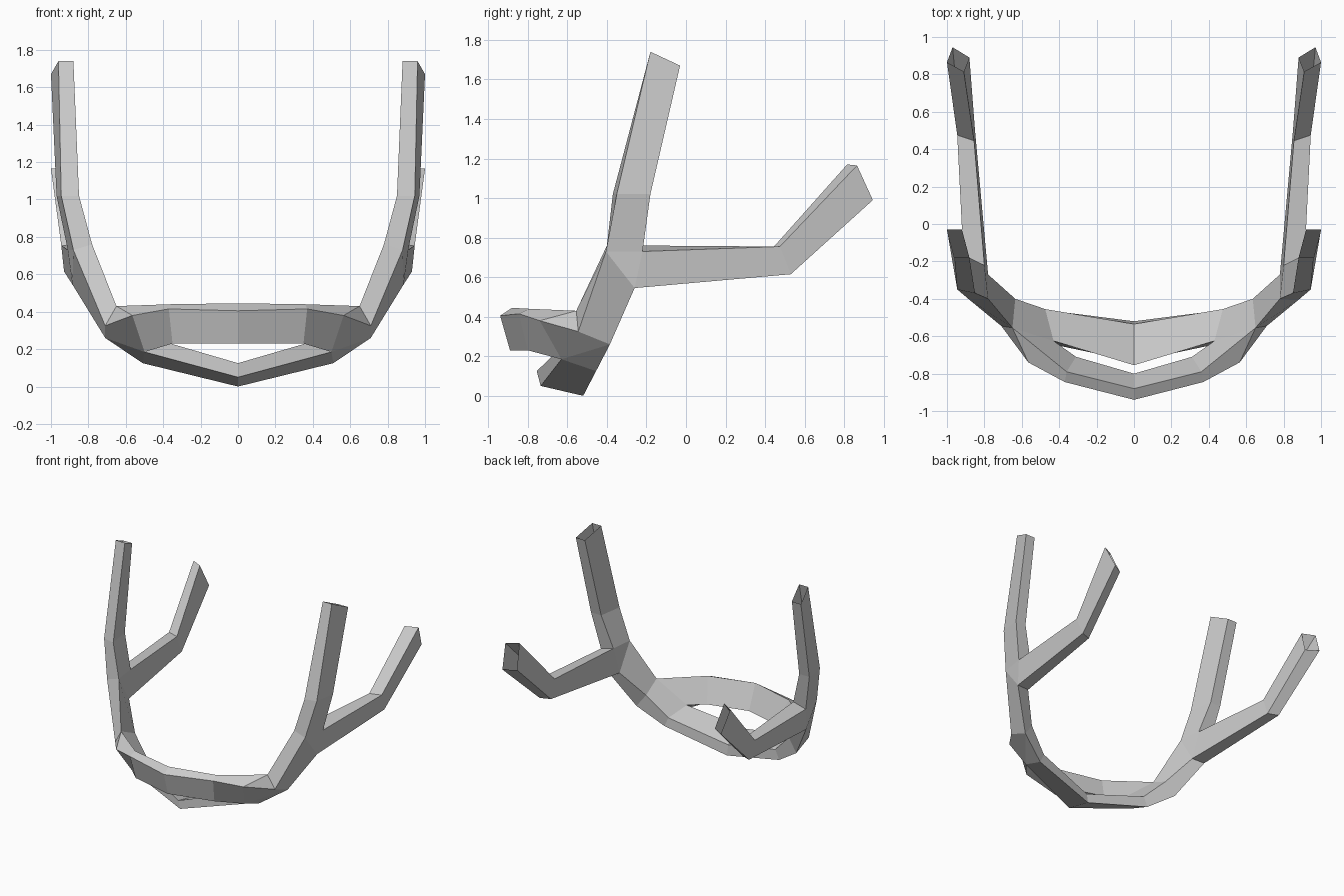
import bpy, bmesh

if "Cube" in bpy.data.objects:
    bpy.data.objects.remove(bpy.data.objects["Cube"])

bm = bmesh.new()


def face(points, side):
    """Add one polygon; side = -1 makes the mirrored copy."""
    unique = list(dict.fromkeys(points))
    if len(unique) > 2:
        bm.faces.new([bm.verts.new((x * side, y, z)) for x, y, z in unique])


def loft(sections, side, skip=()):
    """Join four-cornered sections into an open-ended tube."""
    for i, (a, b) in enumerate(zip(sections, sections[1:])):
        for k in range(4):
            if (i, k) not in skip:
                n = (k + 1) % 4
                face([a[k], a[n], b[n], b[k]], side)


# Jaw corner where the strap, front band and chin band meet
fi, fo = (0.65, -0.555, 0.43), (0.71, -0.545, 0.325)
bo, bi = (0.71, -0.385, 0.26), (0.635, -0.40, 0.36)
A, B = (0.50, -0.63, 0.185), (0.43, -0.625, 0.25)
C, D = (0.51, -0.455, 0.125), (0.475, -0.455, 0.20)
E = (0.565, -0.74, 0.38)
corner = [(fo, bo, A, E), (fi, fo, E), (bo, C, A), (bo, bi, D, C), (bi, fi, B, D)]

# Fork where the rear arm leaves the strap
front_in, front_out = (0.78, -0.40, 0.76), (0.88, -0.405, 0.73)
top_in, top_out = (0.80, -0.22, 0.76), (0.91, -0.22, 0.73)
low_in, low_out = (0.78, -0.27, 0.55), (0.885, -0.26, 0.545)

# Side strap, from the jaw up to the open tip
strap = [
    (fi, fo, bo, bi),
    (front_in, front_out, low_out, low_in),
    (front_in, front_out, top_out, top_in),
    ((0.85, -0.37, 1.02), (0.945, -0.35, 1.02), (0.97, -0.18, 1.02), (0.88, -0.18, 1.02)),
    ((0.88, -0.18, 1.74), (0.96, -0.18, 1.74), (1.0, -0.03, 1.67), (0.92, -0.03, 1.67)),
]

# Rear arm, level and then rising to the open tip
arm = [
    (top_in, top_out, low_out, low_in),
    ((0.855, 0.445, 0.755), (0.945, 0.475, 0.755), (0.93, 0.53, 0.615), (0.85, 0.50, 0.615)),
    ((0.91, 0.815, 1.17), (1.0, 0.865, 1.165), (0.97, 0.945, 0.99), (0.88, 0.89, 0.99)),
]

# Upper front band, from the corner to the centre
front_band = [
    (E, fi, B, A),
    ((0.37, -0.845, 0.415), (0.36, -0.79, 0.44), (0.31, -0.71, 0.255), (0.35, -0.80, 0.23)),
    ((0, -0.94, 0.405), (0, -0.88, 0.445), (0, -0.80, 0.25), (0, -0.89, 0.23)),
]

# Chin band, from the corner to the centre
chin_band = [
    (B, A, C, D),
    ((0, -0.755, 0.125), (0, -0.735, 0.05), (0, -0.52, 0.0), (0, -0.535, 0.08)),
]

# Build both halves and weld them
for side in (1, -1):
    for points in corner:
        face(points, side)
    loft(strap, side, skip={(1, 2)})
    loft(arm, side)
    loft(front_band, side)
    loft(chin_band, side)
bmesh.ops.remove_doubles(bm, verts=bm.verts, dist=0.0005)
bmesh.ops.recalc_face_normals(bm, faces=bm.faces)

mesh = bpy.data.meshes.new("head_frame")
bm.to_mesh(mesh)
bm.free()
bpy.context.collection.objects.link(bpy.data.objects.new("head_frame", mesh))
